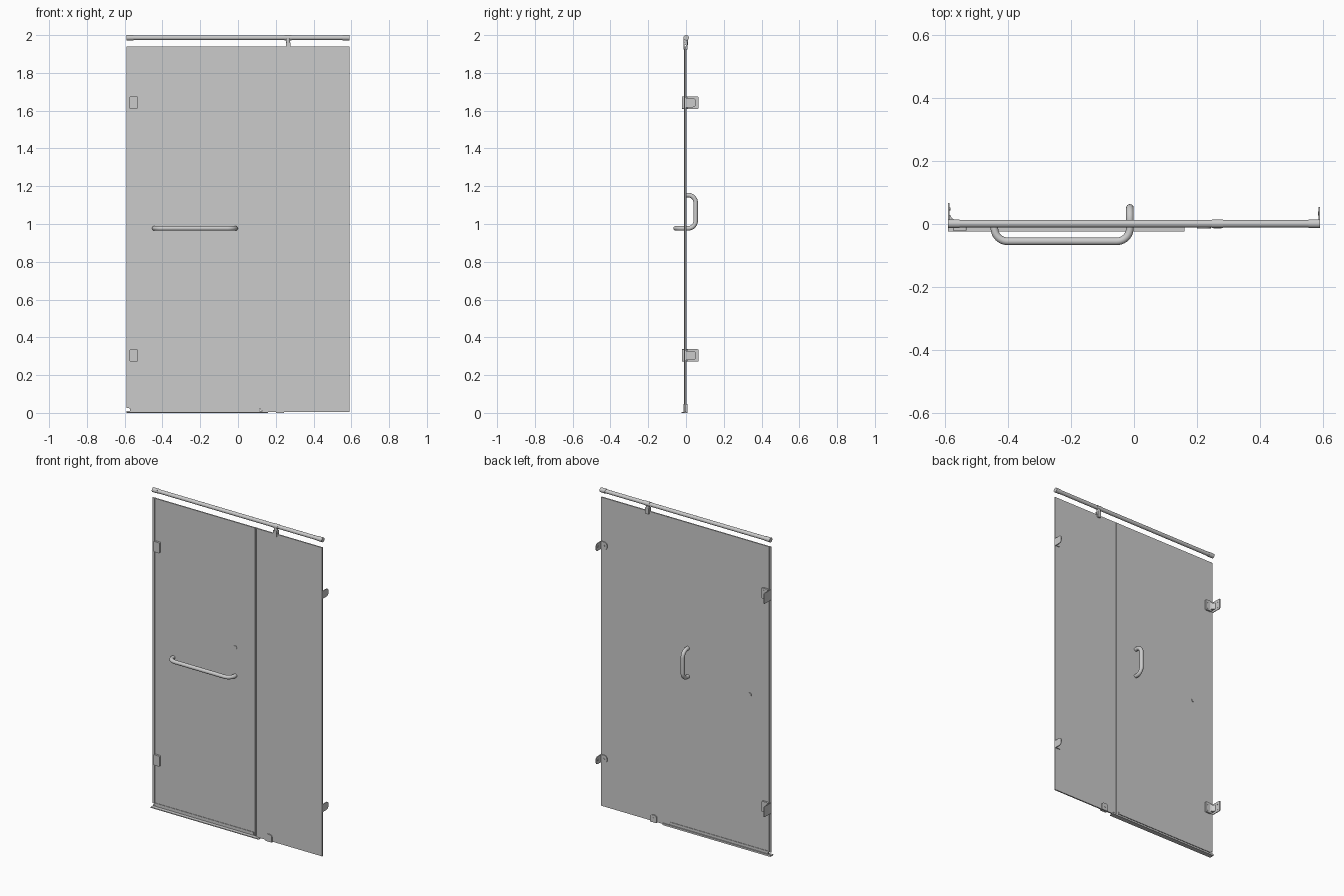
import bpy, bmesh, math
from mathutils import Vector, Matrix

if "Cube" in bpy.data.objects:
    bpy.data.objects.remove(bpy.data.objects["Cube"])


def finish(name, bm, smooth=True):
    bmesh.ops.recalc_face_normals(bm, faces=bm.faces)
    me = bpy.data.meshes.new(name)
    bm.to_mesh(me)
    bm.free()
    ob = bpy.data.objects.new(name, me)
    bpy.context.collection.objects.link(ob)
    if smooth:
        bpy.context.view_layer.objects.active = ob
        bpy.ops.object.select_all(action='DESELECT')
        ob.select_set(True)
        bpy.ops.object.shade_smooth_by_angle(angle=math.radians(35))
    return ob


def box(name, x, y, z, round_axis=None, r=0.0, where=None):
    """Box from ranges; edges along round_axis (filtered by where) are rounded."""
    bm = bmesh.new()
    bmesh.ops.create_cube(bm, size=1)
    for v in bm.verts:
        v.co = Vector([a[0] + (c + 0.5) * (a[1] - a[0]) for a, c in zip((x, y, z), v.co)])
    if round_axis is not None:
        edges = []
        for e in bm.edges:
            d = e.verts[1].co - e.verts[0].co
            mid = (e.verts[0].co + e.verts[1].co) / 2
            if abs(d[round_axis]) > d.length * 0.99 and (where is None or where(mid)):
                edges.append(e)
        bmesh.ops.bevel(bm, geom=edges, offset=r, segments=6, profile=0.5, affect='EDGES')
    return finish(name, bm, round_axis is not None)


def cylinder(name, centre, axis, r, length, sides=32):
    bm = bmesh.new()
    rot = Vector((0, 0, 1)).rotation_difference(Vector(axis)).to_matrix().to_4x4()
    bmesh.ops.create_cone(bm, cap_ends=True, segments=sides, radius1=r, radius2=r,
                          depth=length, matrix=Matrix.Translation(centre) @ rot)
    return finish(name, bm)


def prism(name, pts, z0, z1):
    """Extrude an xy outline from z0 to z1."""
    bm = bmesh.new()
    f = bm.faces.new([bm.verts.new((px, py, z0)) for px, py in pts])
    ext = bmesh.ops.extrude_face_region(bm, geom=[f])
    bmesh.ops.translate(bm, vec=(0, 0, z1 - z0),
                        verts=[g for g in ext['geom'] if isinstance(g, bmesh.types.BMVert)])
    return finish(name, bm)


def bent_tube(name, corners, bend, r, sides=24, steps=10):
    """Round tube through corner points with quarter-circle bends."""
    c = [Vector(p) for p in corners]
    path = [c[0]]
    for a, b, d in zip(c, c[1:], c[2:]):
        u, w = (a - b).normalized(), (d - b).normalized()
        o = b + (u + w) * bend
        for i in range(steps + 1):
            t = math.pi / 2 * i / steps
            path.append(o - w * bend * math.cos(t) - u * bend * math.sin(t))
    path.append(c[-1])
    side = (c[1] - c[0]).cross(c[2] - c[1]).normalized()
    bm = bmesh.new()
    rings = []
    for i, p in enumerate(path):
        t = (path[min(i + 1, len(path) - 1)] - path[max(i - 1, 0)]).normalized()
        n = side.cross(t)
        rings.append([bm.verts.new(p + r * (side * math.cos(k * math.tau / sides) +
                                            n * math.sin(k * math.tau / sides)))
                      for k in range(sides)])
    for a, b in zip(rings, rings[1:]):
        for k in range(sides):
            bm.faces.new((a[k], a[(k + 1) % sides], b[(k + 1) % sides], b[k]))
    bm.faces.new(rings[0])
    bm.faces.new(rings[-1])
    return finish(name, bm)


G0, G1 = -0.008, 0.0   # glass front and back faces

# Glass panels
box("door_glass", (-0.577, 0.123), (G0, G1), (0.022, 1.94))
box("fixed_glass", (0.131, 0.59), (G0, G1), (0.004, 1.94))

# Seals around the door, sweep and sill
box("wall_side_seal", (-0.59, -0.576), (-0.007, -0.001), (0.025, 1.94))
box("wall_seal_channel", (-0.579, -0.571), (-0.010, 0.002), (0.025, 1.94))
box("meeting_seal_door", (0.118, 0.126), (-0.010, 0.002), (0.012, 1.94))
box("meeting_seal_fixed", (0.127, 0.133), (-0.010, 0.002), (0.012, 1.94))
box("door_sweep", (-0.572, 0.115), (-0.011, 0.003), (0.016, 0.030))
box("door_sweep_fin", (-0.572, 0.115), (-0.006, -0.002), (0.009, 0.017))
box("threshold_sill", (-0.59, 0.16), (-0.024, 0.006), (0.0, 0.005))
box("threshold_lip", (-0.59, 0.16), (-0.001, 0.006), (0.004, 0.011))

# Support rod with end sockets and glass clip
RZ = 1.986
cylinder("support_rod", (0, 0.001, RZ), (1, 0, 0), 0.012, 1.17)
for s, label in ((-1, "left"), (1, "right")):
    cylinder("rod_socket_" + label, (s * 0.572, 0.001, RZ), (1, 0, 0), 0.014, 0.036)
cylinder("rod_clip_sleeve", (0.265, 0.001, RZ), (1, 0, 0), 0.0135, 0.036)
cylinder("rod_clip_neck", (0.265, -0.002, 1.965), (0, 0, 1), 0.0115, 0.036)
for n, y in (("front", (-0.014, G0)), ("back", (G1, 0.009))):
    box("rod_clip_jaw_" + n, (0.253, 0.277), y, (1.923, 1.962), 1, 0.004, lambda m: m.z < 1.93)

# Towel bar in front, pull handle behind, both ending through the door
bent_tube("towel_bar", [(-0.443, 0.004, 0.977), (-0.443, -0.055, 0.977),
                        (-0.013, -0.055, 0.977), (-0.013, 0.004, 0.977)], 0.042, 0.012)
bent_tube("pull_handle", [(-0.013, -0.010, 0.977), (-0.013, 0.051, 0.977),
                          (-0.013, 0.051, 1.153), (-0.013, -0.010, 1.153)], 0.04, 0.012)

for z, label in ((0.304, "lower"), (1.642, "upper")):
    # Door hinge: wall leaf, knuckle and two clamp plates
    h = 0.033
    box(label + "_hinge_wall_leaf", (-0.59, -0.585), (0.0, 0.067), (z - h, z + h), 0, 0.006,
        lambda m: m.y > 0.03)
    prism(label + "_hinge_knuckle", [(-0.587, 0.001), (-0.56, 0.001), (-0.562, 0.010),
          (-0.570, 0.013), (-0.578, 0.019), (-0.583, 0.028), (-0.587, 0.030)], z - 0.02, z + 0.02)
    box(label + "_hinge_back_plate", (-0.574, -0.531), (G1, 0.010), (z - h, z + h), 1, 0.006)
    box(label + "_hinge_front_plate", (-0.574, -0.531), (-0.020, G0), (z - h, z + h), 1, 0.006)
    for dz in (-0.018, 0.018):
        cylinder(label + "_hinge_wall_screw", (-0.5845, 0.048, z + dz), (1, 0, 0), 0.005, 0.003, 16)
        cylinder(label + "_hinge_clamp_screw", (-0.545, 0.0105, z + dz), (0, 1, 0), 0.005, 0.003, 16)

    # Fixed panel angle bracket: wall leaf and rounded glass leaf
    b = 0.024
    box(label + "_bracket_wall_leaf", (0.586, 0.59), (0.0, 0.054), (z - b, z + b), 0, 0.018,
        lambda m: m.y > 0.03)
    box(label + "_bracket_glass_leaf", (0.546, 0.59), (G1, 0.005), (z - b, z + b), 1, 0.018,
        lambda m: m.x < 0.57)
    cylinder(label + "_bracket_wall_screw", (0.5855, 0.033, z), (1, 0, 0), 0.006, 0.003, 16)
    cylinder(label + "_bracket_glass_screw", (0.566, 0.0055, z), (0, 1, 0), 0.006, 0.003, 16)

# Floor clamp holding the fixed panel
for n, y in (("front", (-0.014, G0)), ("back", (G1, 0.007))):
    box("floor_clamp_" + n, (0.2, 0.244), y, (0.0, 0.046), 1, 0.016, lambda m: m.z > 0.02)
cylinder("floor_clamp_screw", (0.222, 0.0075, 0.024), (0, 1, 0), 0.006, 0.003, 16)
